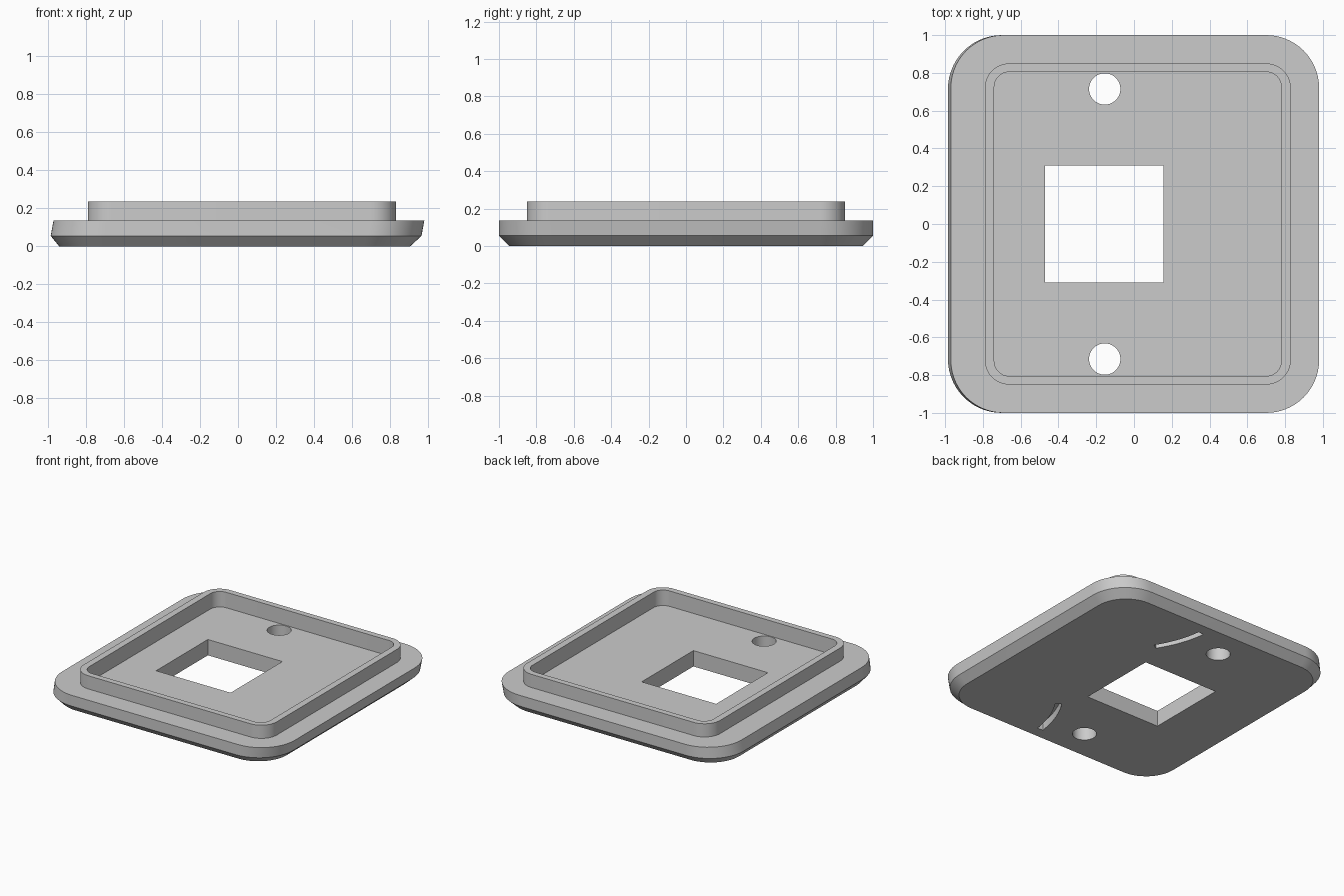
import bpy, bmesh, math
from mathutils import Vector

cube = bpy.data.objects.get("Cube")
if cube:
    bpy.data.objects.remove(cube, do_unlink=True)

grey = bpy.data.materials.new("light_grey")
grey.use_nodes = True
grey.diffuse_color = (0.6, 0.6, 0.6, 1)
grey.node_tree.nodes["Principled BSDF"].inputs["Base Color"].default_value = (0.6, 0.6, 0.6, 1)


def rounded_rect(left, right, half_y, radius, steps=14):
    """Outline of a rounded rectangle, counter-clockwise."""
    points = []
    corners = [(right - radius, half_y - radius), (left + radius, half_y - radius),
               (left + radius, radius - half_y), (right - radius, radius - half_y)]
    for quarter, (cx, cy) in enumerate(corners):
        for i in range(steps + 1):
            a = (quarter + i / steps) * math.pi / 2
            points.append((cx + radius * math.cos(a), cy + radius * math.sin(a)))
    return points


def loft(name, sections):
    """Skin a stack of (outline, z) sections and cap both ends."""
    bm = bmesh.new()
    rings = [[bm.verts.new((x, y, z)) for x, y in outline] for outline, z in sections]
    count = len(rings[0])
    for low, high in zip(rings, rings[1:]):
        for i in range(count):
            j = (i + 1) % count
            bm.faces.new((low[i], low[j], high[j], high[i]))
    bm.faces.new(rings[0][::-1])
    bm.faces.new(rings[-1])
    bmesh.ops.recalc_face_normals(bm, faces=bm.faces)
    mesh = bpy.data.meshes.new(name)
    bm.to_mesh(mesh)
    bm.free()
    obj = bpy.data.objects.new(name, mesh)
    bpy.context.collection.objects.link(obj)
    mesh.materials.append(grey)
    return obj


# Flange with chamfered underside, raised rim and recessed floor
FLOOR = 0.12
plate = loft("cover_plate", [
    (rounded_rect(-0.94, 0.905, 0.945, 0.24), 0),
    (rounded_rect(-0.985, 0.965, 1.0, 0.285), 0.055),
    (rounded_rect(-0.97, 0.98, 1.0, 0.28), 0.137),
    (rounded_rect(-0.79, 0.83, 0.85, 0.13), 0.137),
    (rounded_rect(-0.79, 0.83, 0.85, 0.13), 0.237),
    (rounded_rect(-0.74, 0.78, 0.805, 0.08), 0.237),
    (rounded_rect(-0.74, 0.78, 0.805, 0.08), FLOOR),
])


def prism(name, outline, bottom, top):
    return loft(name, [(outline, bottom), (outline, top)])


def slot_outline(start, middle, end, width, steps=16):
    """Band of constant width along a curve through three points."""
    start, middle, end = Vector(start), Vector(middle), Vector(end)
    control = 2 * middle - (start + end) / 2
    one_side, other_side = [], []
    for i in range(steps + 1):
        t = i / steps
        p = start * (1 - t) ** 2 + control * 2 * t * (1 - t) + end * t * t
        d = ((control - start) * (1 - t) + (end - control) * t).normalized()
        n = Vector((-d.y, d.x)) * width / 2
        one_side.append(tuple(p + n))
        other_side.append(tuple(p - n))
    return one_side + other_side[::-1]


# Square window, two screw holes and two curved blind slots underneath
window = [(-0.47, -0.31), (0.155, -0.31), (0.155, 0.31), (-0.47, 0.31)]
cutters = [prism("window_cutter", window, -0.1, 0.2)]
for side in (1, -1):
    circle = [(-0.155 + 0.083 * math.cos(a), side * 0.715 + 0.083 * math.sin(a))
              for a in (math.tau * i / 48 for i in range(48))]
    cutters.append(prism("screw_hole_cutter", circle, -0.1, 0.2))
    slot = slot_outline((0.245, side * 0.515), (0.163, side * 0.68), (0.12, side * 0.86), 0.045)
    cutters.append(prism("slot_cutter", slot, -0.1, 0.06))

bpy.ops.object.select_all(action='DESELECT')
plate.select_set(True)
bpy.context.view_layer.objects.active = plate
for cutter in cutters:
    cutter.hide_render = True
    cut = plate.modifiers.new("cut", 'BOOLEAN')
    cut.operation = 'DIFFERENCE'
    cut.solver = 'EXACT'
    cut.object = cutter
    bpy.ops.object.modifier_apply(modifier=cut.name)
    bpy.data.objects.remove(cutter, do_unlink=True)

bpy.ops.object.shade_smooth_by_angle(angle=math.radians(30))
